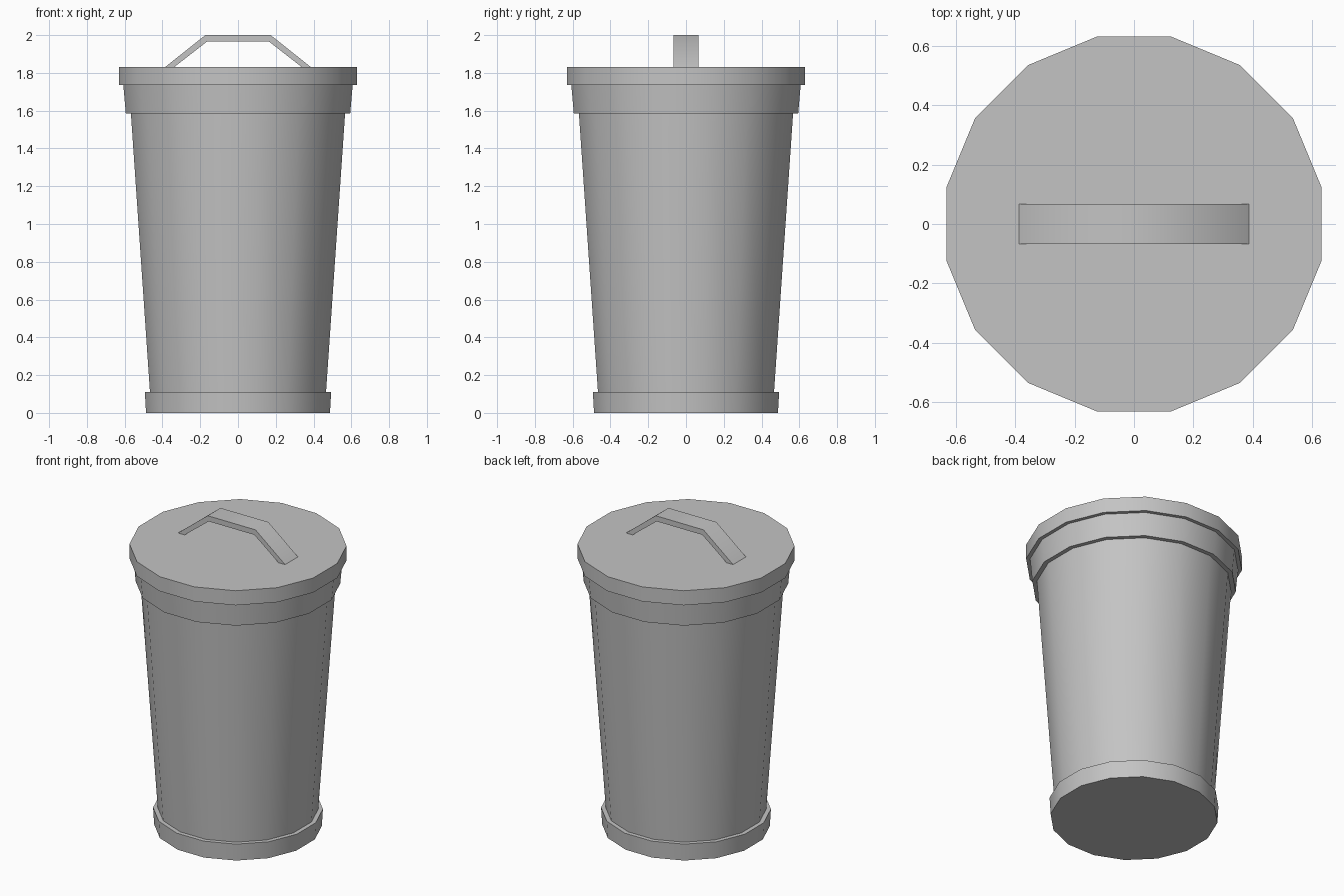
import bpy, bmesh, math
from mathutils import Matrix

cube = bpy.data.objects.get("Cube")
if cube:
    bpy.data.objects.remove(cube, do_unlink=True)

SIDES = 16
HALF_STEP = math.pi / SIDES

# Single dull metal colour
metal = bpy.data.materials.new("grey metal")
metal.use_nodes = True
grey = (0.55, 0.55, 0.55, 1)
metal.diffuse_color = grey
metal.node_tree.nodes["Principled BSDF"].inputs["Base Color"].default_value = grey


def finish(name, bm):
    bmesh.ops.recalc_face_normals(bm, faces=bm.faces)
    mesh = bpy.data.meshes.new(name)
    bm.to_mesh(mesh)
    bm.free()
    mesh.materials.append(metal)
    obj = bpy.data.objects.new(name, mesh)
    bpy.context.collection.objects.link(obj)
    bpy.ops.object.select_all(action="DESELECT")
    obj.select_set(True)
    bpy.context.view_layer.objects.active = obj
    bpy.ops.object.shade_smooth_by_angle(angle=math.radians(45))
    return obj


def tapered_drum(name, z0, z1, flat0, flat1):
    """Closed 16-sided frustum sized by its distance across opposite flats."""
    k = 1 / math.cos(HALF_STEP)
    bm = bmesh.new()
    bmesh.ops.create_cone(bm, cap_ends=True, segments=SIDES,
                          radius1=flat0 * k, radius2=flat1 * k, depth=z1 - z0)
    bm.transform(Matrix.Translation((0, 0, (z0 + z1) / 2))
                 @ Matrix.Rotation(HALF_STEP, 4, "Z"))
    return finish(name, bm)


# Can, from the ground up
tapered_drum("base_ring", 0, 0.11, 0.487, 0.493)
tapered_drum("can_body", 0.11, 1.585, 0.466, 0.567)
tapered_drum("lid_skirt", 1.585, 1.735, 0.594, 0.607)
tapered_drum("lid", 1.735, 1.83, 0.63, 0.63)

# Bent strap handle: half outline mirrored, then extruded across y
outer = [(0.388, 1.829), (0.173, 2.0)]
inner = [(0.165, 1.965), (0.34, 1.829)]
outline = (outer + [(-x, z) for x, z in reversed(outer)]
           + [(-x, z) for x, z in inner] + list(reversed(inner)))
# Order: outer right to left, then back along the underside
outline = (outer + [(-x, z) for x, z in reversed(outer)]
           + [(-x, z) for x, z in reversed(inner)] + inner)
width = 0.133
bm = bmesh.new()
face = bm.faces.new([bm.verts.new((x, -width / 2, z)) for x, z in outline])
grown = bmesh.ops.extrude_face_region(bm, geom=[face], use_keep_orig=True)
bmesh.ops.translate(bm, vec=(0, width, 0),
                    verts=[g for g in grown["geom"] if isinstance(g, bmesh.types.BMVert)])
finish("lid_handle", bm)
